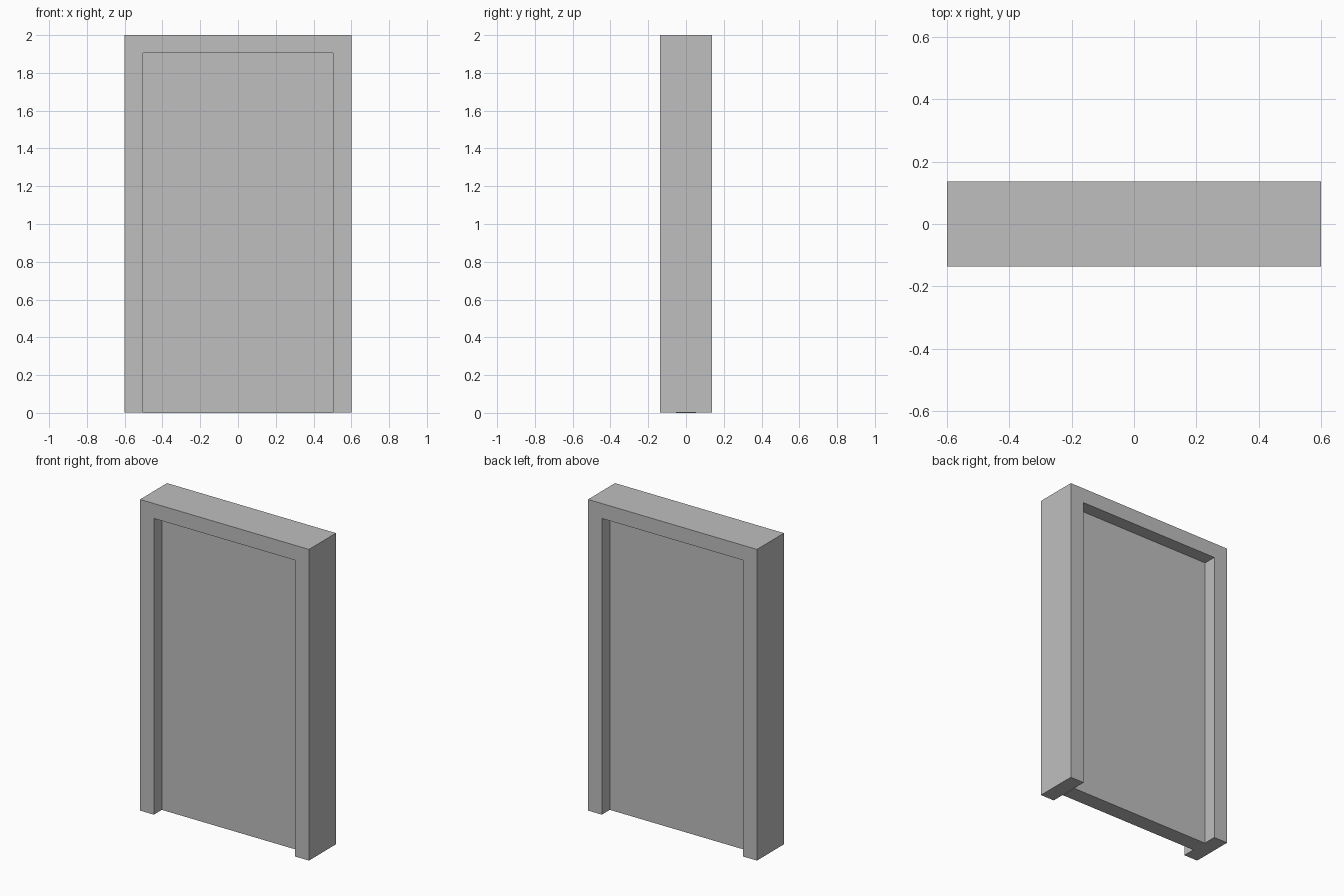
import bpy
import bmesh

default = bpy.data.objects.get("Cube")
if default:
    bpy.data.objects.remove(default, do_unlink=True)

grey = bpy.data.materials.new("plain grey")
grey.use_nodes = True
colour = (0.52, 0.52, 0.52, 1)
grey.diffuse_color = colour
grey.node_tree.nodes["Principled BSDF"].inputs["Base Color"].default_value = colour

HALF_WIDTH, HALF_OPENING = 0.6, 0.502
HEIGHT, OPENING_TOP = 2.0, 1.904
FRAME_DEPTH, DOOR_DEPTH = 0.274, 0.105
FRAME_BOTTOM = 0.002


def extruded(name, outline, depth):
    """Extrude an x-z outline through y, centred on y = 0."""
    mesh = bpy.data.meshes.new(name)
    bm = bmesh.new()
    face = bm.faces.new([bm.verts.new((x, -depth / 2, z)) for x, z in outline])
    result = bmesh.ops.extrude_face_region(bm, geom=[face])
    moved = [v for v in result["geom"] if isinstance(v, bmesh.types.BMVert)]
    bmesh.ops.translate(bm, verts=moved, vec=(0, depth, 0))
    bmesh.ops.recalc_face_normals(bm, faces=bm.faces)
    bm.to_mesh(mesh)
    bm.free()
    mesh.materials.append(grey)
    obj = bpy.data.objects.new(name, mesh)
    bpy.context.collection.objects.link(obj)
    return obj


# Surround: two jambs and a head as one arch-shaped outline
right_half = [(-HALF_OPENING, OPENING_TOP), (-HALF_OPENING, FRAME_BOTTOM),
              (-HALF_WIDTH, FRAME_BOTTOM), (-HALF_WIDTH, HEIGHT)]
left_half = [(-x, z) for x, z in reversed(right_half)]
extruded("door_frame", right_half + left_half, FRAME_DEPTH)

# Flat door leaf filling the opening, recessed on both sides
leaf = [(-HALF_OPENING, 0), (HALF_OPENING, 0),
        (HALF_OPENING, OPENING_TOP), (-HALF_OPENING, OPENING_TOP)]
extruded("door_leaf", leaf, DOOR_DEPTH)
